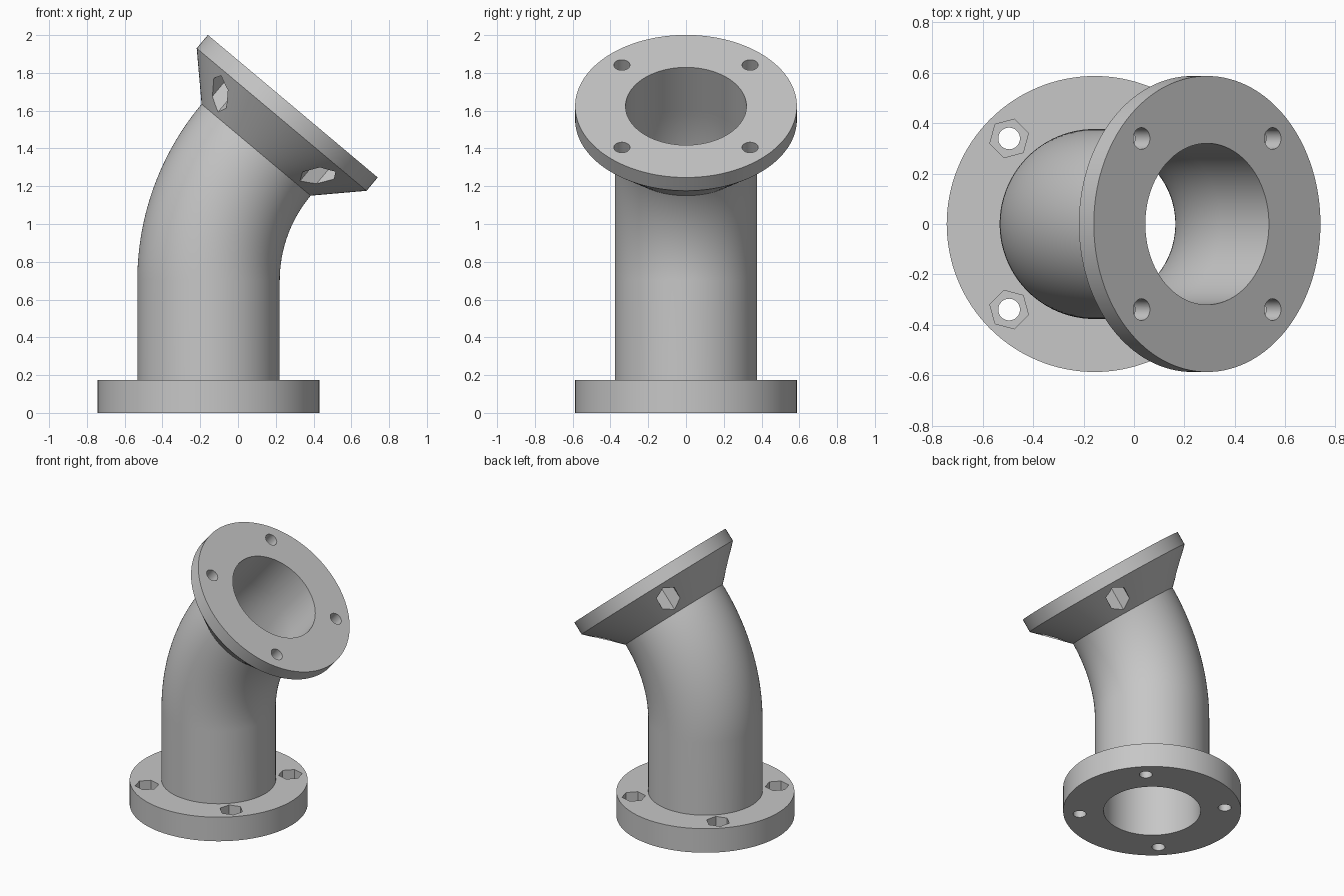
import bpy
import bmesh
import math
from mathutils import Matrix, Vector

SEG = 128
BORE, PIPE_R, FLANGE_R = 0.32, 0.377, 0.587
BOLT_R = 0.48
ANGLE = math.radians(40)
BEND_R, BEND_Z = 1.077, 0.70
BASE_X = -0.156
PLATE, BASE_H, NECK_H = 0.092, 0.175, 0.302

if "Cube" in bpy.data.objects:
    bpy.data.objects.remove(bpy.data.objects["Cube"])

grey = bpy.data.materials.new("plain grey")
grey.use_nodes = True
grey.diffuse_color = (0.57, 0.57, 0.57, 1)
grey.node_tree.nodes["Principled BSDF"].inputs["Base Color"].default_value = (0.57, 0.57, 0.57, 1)


def make_object(name, bm, matrix=Matrix()):
    bmesh.ops.recalc_face_normals(bm, faces=bm.faces)
    mesh = bpy.data.meshes.new(name)
    bm.to_mesh(mesh)
    bm.free()
    obj = bpy.data.objects.new(name, mesh)
    obj.matrix_world = matrix
    mesh.materials.append(grey)
    bpy.context.collection.objects.link(obj)
    return obj


def select(obj):
    bpy.ops.object.select_all(action="DESELECT")
    obj.select_set(True)
    bpy.context.view_layer.objects.active = obj


def ring_surface(rings):
    """Skin a closed loop of circles, each given as (frame matrix, radius)."""
    bm = bmesh.new()
    loops = []
    for frame, r in rings:
        loops.append([bm.verts.new(frame @ Vector((r * math.cos(a), r * math.sin(a), 0)))
                      for a in (math.tau * i / SEG for i in range(SEG))])
    for k, low in enumerate(loops):
        high = loops[(k + 1) % len(loops)]
        for i in range(SEG):
            j = (i + 1) % SEG
            bm.faces.new((low[i], low[j], high[j], high[i]))
    return bm


def bolt_cutter(name, sides, radius, z0, z1, matrix):
    """Four prisms on the bolt circle, with a corner pointing outward."""
    bm = bmesh.new()
    for k in range(4):
        turn = Matrix.Rotation(math.radians(45 + 90 * k), 4, "Z")
        place = turn @ Matrix.Translation((BOLT_R, 0, (z0 + z1) / 2))
        # a cone's first corner lies on +y, so turn it to face outward
        place = place @ Matrix.Rotation(math.pi / 2, 4, "Z")
        bmesh.ops.create_cone(bm, cap_ends=True, segments=sides, radius1=radius,
                              radius2=radius, depth=z1 - z0, matrix=place)
    cutter = make_object(name, bm, matrix)
    cutter.hide_render = True
    return cutter


def flange(name, profile, matrix):
    """Turned flange, mating face at local z = 0, drilled and pocketed for bolts."""
    obj = make_object(name, ring_surface(
        [(Matrix.Translation((0, 0, z)), r) for r, z in profile]), matrix)
    bpy.context.view_layer.update()
    for cutter in (bolt_cutter("bolt_holes", 32, 0.043, -0.1, 0.4, matrix),
                   bolt_cutter("nut_pockets", 6, 0.079, PLATE, 0.4, matrix)):
        mod = obj.modifiers.new("cut", "BOOLEAN")
        mod.operation = "DIFFERENCE"
        mod.solver = "EXACT"
        mod.object = cutter
        select(obj)
        bpy.ops.object.modifier_apply(modifier=mod.name)
        bpy.data.objects.remove(cutter)
    return obj


# Flat base flange
base = flange("base_flange",
              [(BORE, 0), (FLANGE_R, 0), (FLANGE_R, BASE_H), (BORE, BASE_H)],
              Matrix.Translation((BASE_X, 0, 0)))

# Tilted outlet flange with conical neck
bend_end = Vector((BASE_X + BEND_R * (1 - math.cos(ANGLE)), 0,
                   BEND_Z + BEND_R * math.sin(ANGLE)))
axis = Vector((math.sin(ANGLE), 0, math.cos(ANGLE)))
outlet = flange("outlet_flange",
                [(BORE, 0), (FLANGE_R, 0), (FLANGE_R, PLATE), (PIPE_R, NECK_H), (BORE, NECK_H)],
                Matrix.Translation(bend_end + axis * NECK_H)
                @ Matrix.Rotation(math.pi + ANGLE, 4, "Y"))

# Hollow pipe: straight riser, then the bend
frames = [Matrix.Translation((BASE_X, 0, BASE_H))]
STEPS = 32
for i in range(STEPS + 1):
    a = ANGLE * i / STEPS
    centre = (BASE_X + BEND_R * (1 - math.cos(a)), 0, BEND_Z + BEND_R * math.sin(a))
    frames.append(Matrix.Translation(centre) @ Matrix.Rotation(a, 4, "Y"))
pipe = make_object("bent_pipe", ring_surface(
    [(f, PIPE_R) for f in frames] + [(f, BORE) for f in reversed(frames)]))

# Smooth round walls, crisp rims
for obj in (base, outlet, pipe):
    select(obj)
    bpy.ops.object.shade_smooth_by_angle(angle=math.radians(25))
